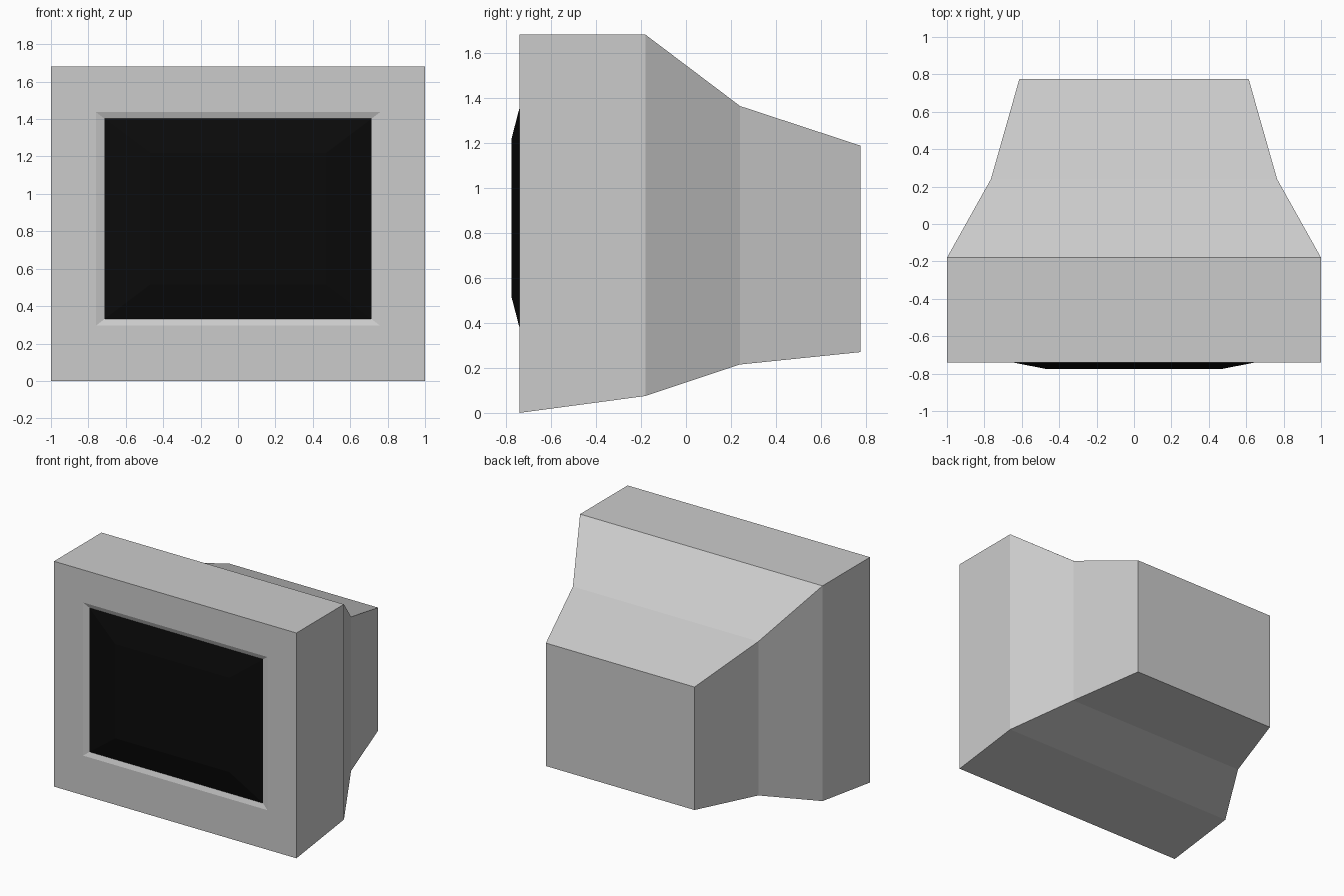
import bpy, bmesh

if "Cube" in bpy.data.objects:
    bpy.data.objects.remove(bpy.data.objects["Cube"])


def loft(name, sections, cap_back=False, cap_front=False):
    """Skin rectangles (y, half width, z low, z high), ordered back to front."""
    bm = bmesh.new()
    rings = [[bm.verts.new(p) for p in
              ((-w, y, z0), (w, y, z0), (w, y, z1), (-w, y, z1))]
             for y, w, z0, z1 in sections]
    for a, b in zip(rings, rings[1:]):
        for i in range(4):
            j = (i + 1) % 4
            bm.faces.new((a[i], a[j], b[j], b[i]))
    if cap_back:
        bm.faces.new(rings[0][::-1])
    if cap_front:
        bm.faces.new(rings[-1])
    mesh = bpy.data.meshes.new(name)
    bm.to_mesh(mesh)
    bm.free()
    obj = bpy.data.objects.new(name, mesh)
    bpy.context.collection.objects.link(obj)
    return obj


RIM_Y = -0.727

# Tapered casing, front bezel and the sloped recess around the screen
loft("monitor_casing", [
    (0.775, 0.613, 0.27, 1.187),
    (0.24, 0.765, 0.215, 1.363),
    (-0.18, 1.0, 0.075, 1.68),
    (-0.74, 1.0, 0.0, 1.68),
    (-0.74, 0.76, 0.295, 1.437),
    (RIM_Y, 0.715, 0.33, 1.403),
], cap_back=True)

# Bulging black glass
screen = loft("screen_glass", [
    (RIM_Y, 0.715, 0.33, 1.403),
    (-0.775, 0.47, 0.515, 1.218),
], cap_front=True)
black = bpy.data.materials.new("black_glass")
black.diffuse_color = (0.003, 0.003, 0.003, 1)
black.use_nodes = True
black.node_tree.nodes["Principled BSDF"].inputs["Base Color"].default_value = black.diffuse_color
screen.data.materials.append(black)
